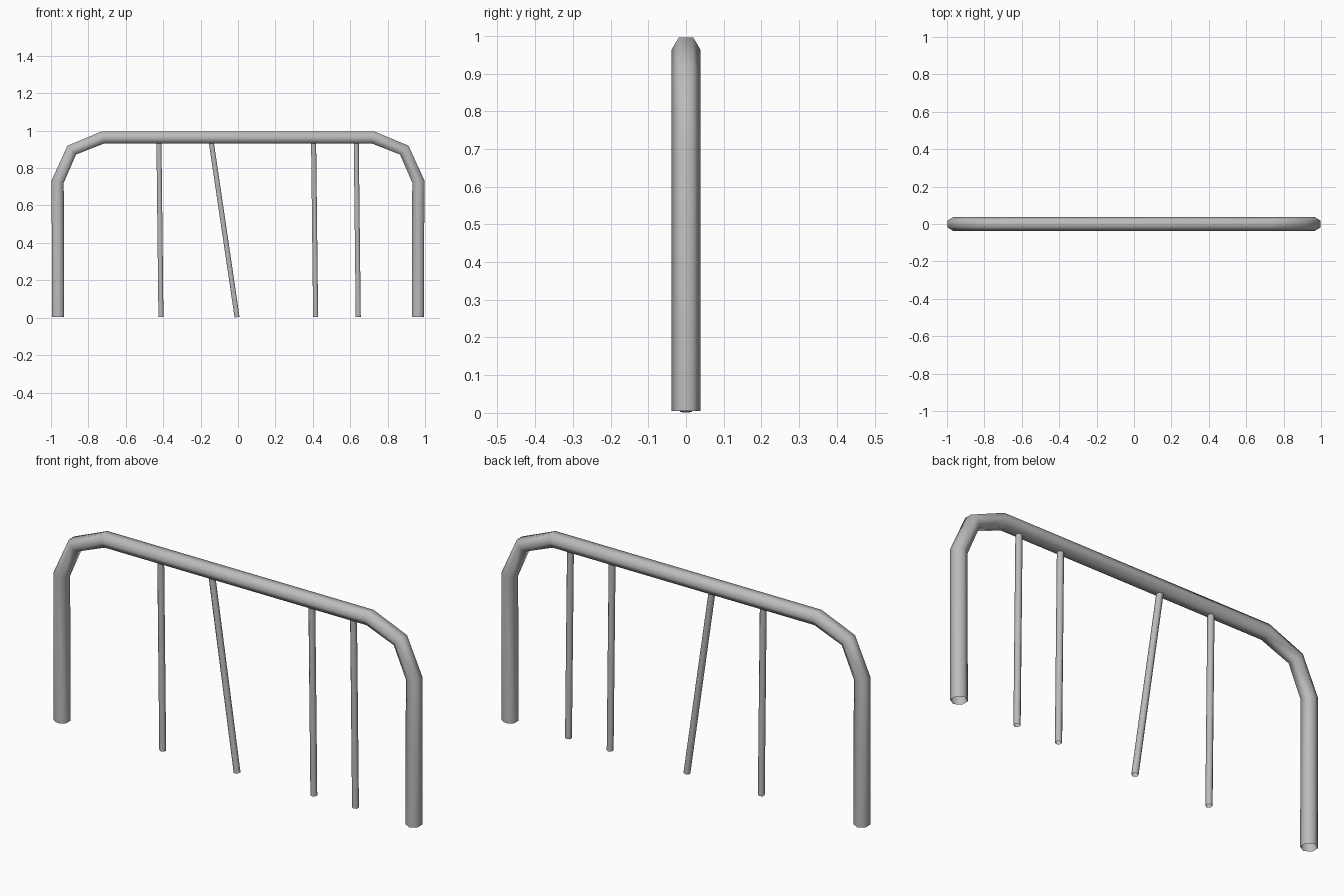
import bpy

cube = bpy.data.objects.get("Cube")
if cube:
    bpy.data.objects.remove(cube, do_unlink=True)

steel = bpy.data.materials.new("steel grey")
steel.use_nodes = True
GREY = (0.5, 0.5, 0.5, 1)
steel.diffuse_color = GREY
steel.node_tree.nodes["Principled BSDF"].inputs["Base Color"].default_value = GREY


def tube(name, path, radius):
    """Open six-sided tube along a path of (x, z) points."""
    curve = bpy.data.curves.new(name, 'CURVE')
    curve.dimensions = '3D'
    curve.bevel_depth = radius
    curve.bevel_resolution = 1
    spline = curve.splines.new('POLY')
    spline.points.add(len(path) - 1)
    for point, (x, z) in zip(spline.points, path):
        point.co = (x, 0, z, 1)
    curve.materials.append(steel)
    obj = bpy.data.objects.new(name, curve)
    bpy.context.collection.objects.link(obj)
    bpy.ops.object.select_all(action='DESELECT')
    obj.select_set(True)
    bpy.context.view_layer.objects.active = obj
    bpy.ops.object.convert(target='MESH')
    bpy.ops.object.shade_smooth()


# Arched frame: half profile mirrored to the other side
half = [(-0.962, 0.005), (-0.964, 0.728), (-0.889, 0.896), (-0.722, 0.964)]
tube("arched_frame", half + [(-x, z) for x, z in reversed(half)], 0.038)

# Thin upright bars, one of them bent out of line
bars = {
    "left_bar": (0.632, 0.643),
    "inner_left_bar": (0.404, 0.415),
    "leaning_bar": (-0.146, -0.005),
    "right_bar": (-0.423, -0.412),
}
for name, (top, bottom) in bars.items():
    tube(name, [(bottom, 0.003), (top, 0.96)], 0.0155)
